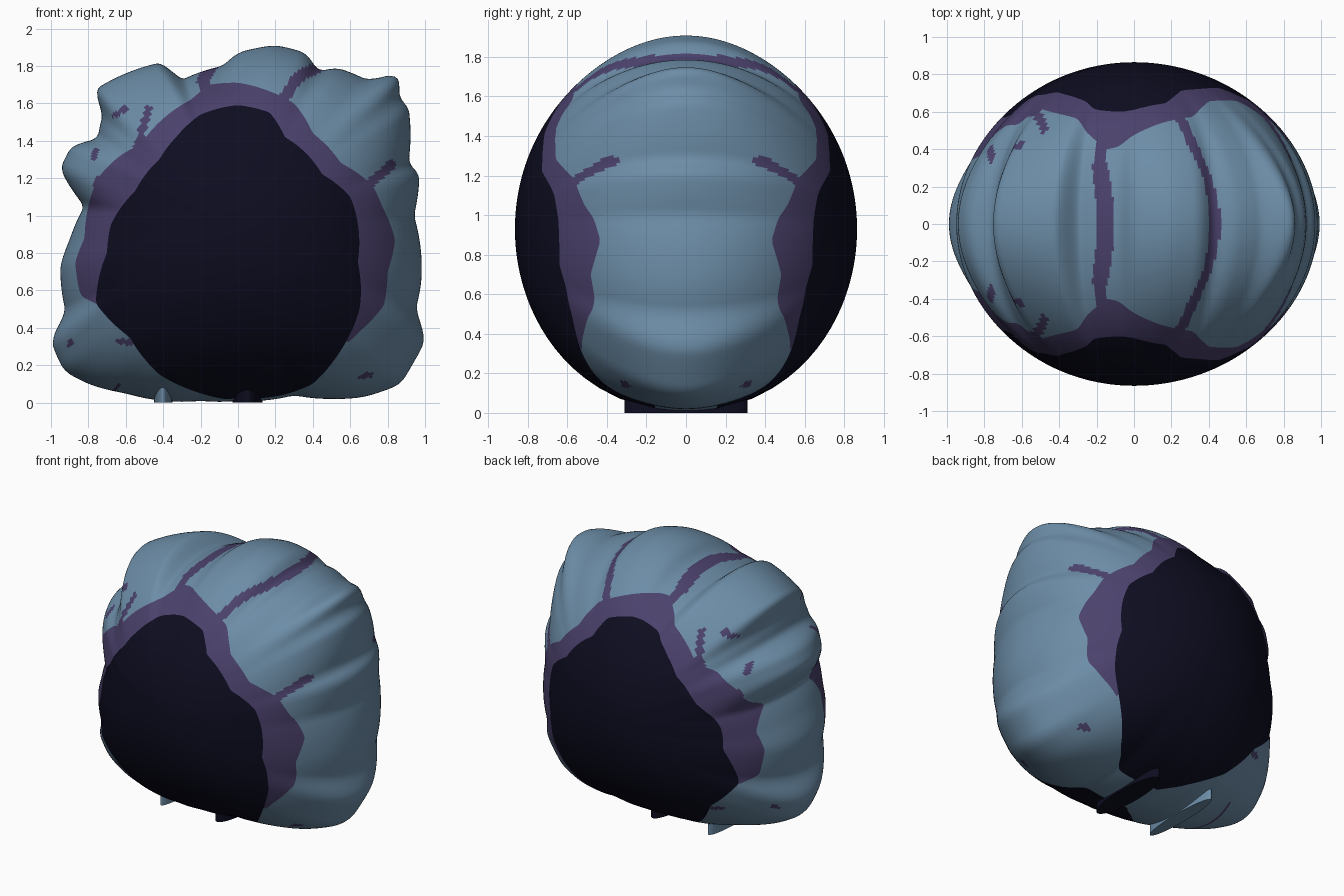
import bpy, bmesh, math
from mathutils import Vector
from mathutils.geometry import intersect_point_line

if "Cube" in bpy.data.objects:
    bpy.data.objects.remove(bpy.data.objects["Cube"], do_unlink=True)


def make_material(name, rgb):
    mat = bpy.data.materials.new(name)
    mat.use_nodes = True
    mat.diffuse_color = (*rgb, 1)
    mat.node_tree.nodes["Principled BSDF"].inputs["Base Color"].default_value = (*rgb, 1)
    return mat


shell_blue = make_material("shell_blue", (0.15, 0.265, 0.385))
vein_purple = make_material("vein_purple", (0.07, 0.053, 0.15))
core_dark = make_material("core_dark", (0.004, 0.004, 0.015))
BLUE, PURPLE, DARK = range(3)

SEGMENTS = 400
CENTRE = Vector((0, 0.93))
DEPTH = 0.865

# Contours in hundredths (x, z): ragged outline, purple border, dark core
outline_points = [
    (0, 1), (-20, 1), (-40, 1), (-60, 5), (-80, 10), (-93, 17), (-100, 33),
    (-92, 48), (-95, 73), (-90, 87), (-82, 105), (-95, 125), (-89, 137),
    (-75, 141), (-72, 155), (-77, 167), (-60, 176), (-40, 182), (-31, 172),
    (-8, 180), (0, 187), (20, 191), (36, 187), (43, 177), (53, 179), (70, 172),
    (86, 176), (86, 162), (91, 159), (91, 128), (97, 122), (94, 100), (98, 65),
    (95, 50), (100, 33), (93, 20), (87, 10), (67, 3), (50, 2), (30, 4)]
border_points = [
    (0, 40), (-50, 45), (-76, 53), (-84, 57), (-87, 75), (-82, 88), (-75, 120),
    (-63, 132), (-52, 138), (-42, 150), (-25, 162), (-15, 170), (0, 171),
    (18, 166), (30, 160), (40, 144), (55, 128), (72, 116), (77, 105), (84, 87),
    (80, 70), (78, 52), (65, 38), (55, 29), (40, 30)]
core_points = [
    (0, 1), (-20, 5), (-42, 15), (-58, 35), (-76, 53), (-70, 80), (-68, 95),
    (-55, 113), (-42, 130), (-33, 142), (-20, 154), (0, 159), (17, 155),
    (25, 142), (45, 122), (60, 110), (64, 75), (65, 50), (55, 28), (40, 10),
    (20, 3)]

# Branching veins and flecks: half width, then a path of (x, z)
veins = [
    (0.032, (-0.15, 1.64), (-0.19, 1.72), (-0.13, 1.82)),
    (0.03, (0.24, 1.62), (0.32, 1.74), (0.46, 1.81)),
    (0.02, (-0.54, 1.36), (-0.48, 1.57)),
    (0.025, (0.68, 1.15), (0.82, 1.27)),
    (0.02, (-0.76, 1.08), (-0.75, 1.19)),
    (0.015, (-0.66, 1.54), (-0.6, 1.57)),
    (0.015, (-0.77, 1.31), (-0.76, 1.35)),
    (0.014, (-0.64, 0.33), (-0.58, 0.32)),
    (0.014, (0.66, 0.14), (0.71, 0.15)),
    (0.014, (-0.9, 0.31), (-0.89, 0.33)),
    (0.012, (-0.66, 0.07), (-0.64, 0.09))]


def polar_radii(points):
    """Radius of a star-shaped contour at every segment angle."""
    polar = []
    for x, z in points:
        d = Vector((x / 100, z / 100)) - CENTRE
        polar.append((math.atan2(d.y, d.x) % math.tau, d.length))
    polar.sort()
    first, last = polar[0], polar[-1]
    polar = [(last[0] - math.tau, last[1])] + polar + [(first[0] + math.tau, first[1])]
    radii, k = [], 0
    for j in range(SEGMENTS):
        a = math.tau * j / SEGMENTS
        while polar[k + 1][0] < a:
            k += 1
        (a0, r0), (a1, r1) = polar[k], polar[k + 1]
        radii.append(r0 + (r1 - r0) * (a - a0) / max(a1 - a0, 1e-6))
    return radii


def averaged(values, reach):
    n = len(values)
    return [sum(values[(j + d) % n] for d in range(-reach, reach + 1)) / (2 * reach + 1)
            for j in range(n)]


def on_vein(p):
    for half, *path in veins:
        for a, b in zip(path, path[1:]):
            a, b = Vector(a), Vector(b)
            near, f = intersect_point_line(p, a, b)
            near = a.lerp(b, min(max(f, 0), 1))
            if (p - near.to_2d()).length < half:
                return True
    return False


rim = averaged(polar_radii(outline_points), 2)
smooth_rim = averaged(rim, 24)
core = [min(c, 0.985 * r) for c, r in zip(averaged(polar_radii(core_points), 1), rim)]
border = [min(max(b, c + 0.002), 0.992 * r)
          for b, c, r in zip(averaged(polar_radii(border_points), 1), core, rim)]


def surface_point(j, r):
    """Inflated front surface: lumps near the rim fade toward the middle."""
    a = math.tau * j / SEGMENTS
    w = (r / rim[j]) ** 4
    reach = smooth_rim[j] * (1 - w) + rim[j] * w
    t2 = min((r / reach) ** 2, 1)
    corner = min(max(1.8 * (smooth_rim[j] - 0.95), 0), 0.7)
    y = -DEPTH * math.sqrt((1 - t2) * (1 - corner * t2))
    return (r * math.cos(a), y, CENTRE.y + r * math.sin(a))


# Body: concentric rings that follow the colour contours
zones = [(DARK, 18), (PURPLE, 8), (BLUE, 26)]
bm = bmesh.new()
hub = bm.verts.new((0, -DEPTH, CENTRE.y))
previous = None
inner = [0] * SEGMENTS
for (colour, steps), outer in zip(zones, (core, border, rim)):
    for i in range(1, steps + 1):
        f = i / steps
        if colour == BLUE:
            f = math.sin(f * math.pi / 2)
        ring = [bm.verts.new(surface_point(j, inner[j] + (outer[j] - inner[j]) * f))
                for j in range(SEGMENTS)]
        for j in range(SEGMENTS):
            k = (j + 1) % SEGMENTS
            if previous:
                face = bm.faces.new((previous[j], ring[j], ring[k], previous[k]))
            else:
                face = bm.faces.new((hub, ring[j], ring[k]))
            face.smooth = True
            face.material_index = colour
            if colour == PURPLE and outer[j] - inner[j] < 0.01:
                face.material_index = BLUE
            elif colour == BLUE and on_vein(face.calc_center_median().xz):
                face.material_index = PURPLE
        previous = ring
    inner = outer
mesh = bpy.data.meshes.new("body")
bm.to_mesh(mesh)
bm.free()
for mat in (shell_blue, vein_purple, core_dark):
    mesh.materials.append(mat)
body = bpy.data.objects.new("body", mesh)
bpy.context.collection.objects.link(body)
mirror = body.modifiers.new("mirror_back", "MIRROR")
mirror.use_axis = (False, True, False)
mirror.use_clip = True
mirror.merge_threshold = 0.0005

# Feet: low flat-bottomed pads under the body
for name, x, half_width, mat in (("side_foot", -0.4, 0.05, shell_blue),
                                 ("middle_foot", 0.05, 0.08, core_dark)):
    bpy.ops.mesh.primitive_cylinder_add(vertices=48, radius=1, depth=0.08,
                                        location=(x, 0, 0.04))
    foot = bpy.context.object
    foot.name = name
    foot.scale = (half_width, 0.31, 1)
    foot.data.materials.append(mat)
    bpy.ops.object.shade_smooth_by_angle()
